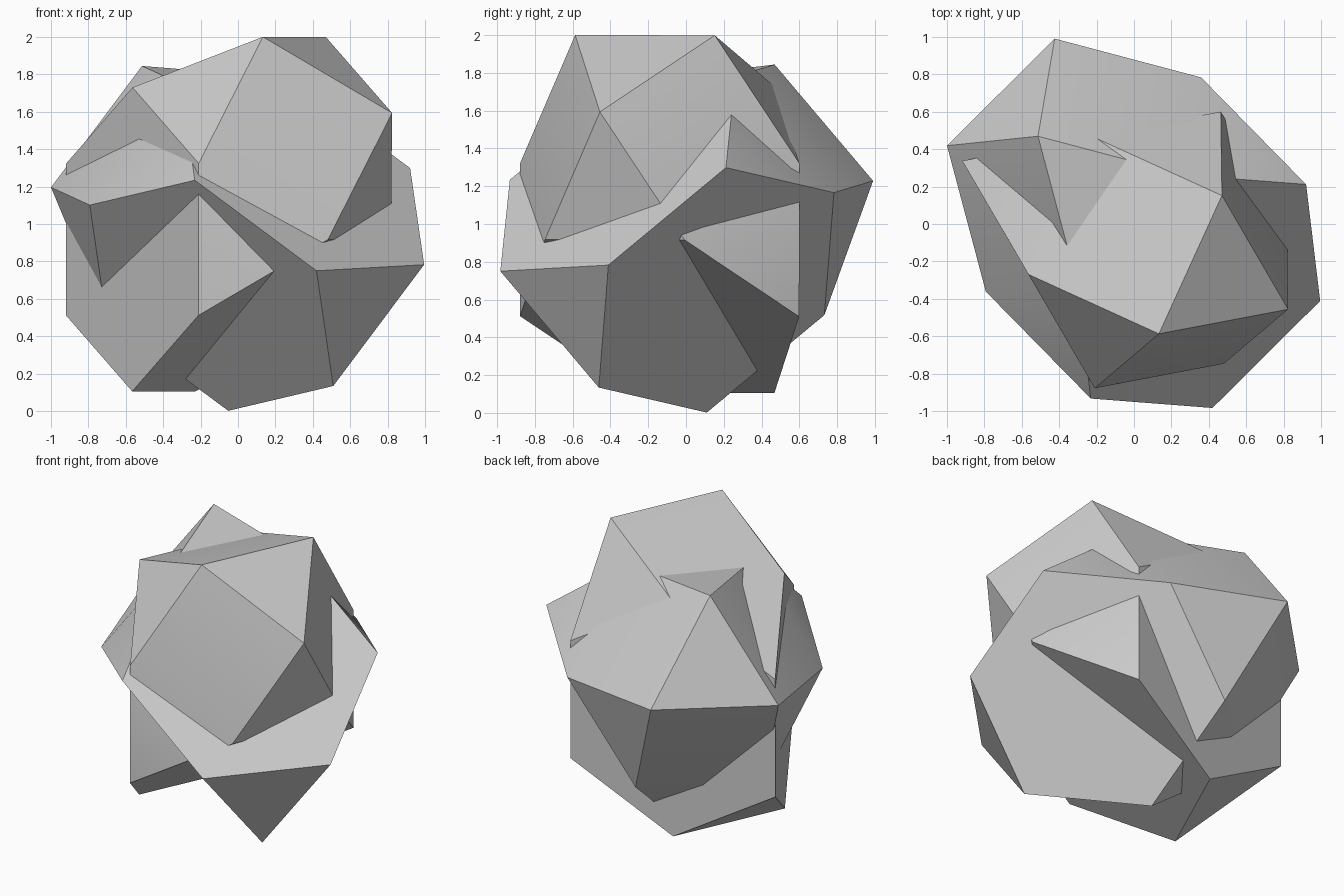
import bpy, bmesh, math
from itertools import permutations
from mathutils import Matrix, Vector

cube = bpy.data.objects.get("Cube")
if cube:
    bpy.data.objects.remove(cube, do_unlink=True)

# Single plain material
stone = bpy.data.materials.new("light_grey")
stone.use_nodes = True
stone.diffuse_color = (0.6, 0.6, 0.6, 1)
stone.node_tree.nodes["Principled BSDF"].inputs["Base Color"].default_value = (0.6, 0.6, 0.6, 1)


def solid_points():
    """Truncated tetrahedron with a triangular cupola on one hexagon."""
    pts = set()
    for signs in ((1, 1, 1), (1, -1, -1), (-1, 1, -1), (-1, -1, 1)):
        for p in permutations((3, 1, 1)):
            pts.add(tuple(a * b for a, b in zip(p, signs)))
    pts.update(permutations((-5 / 3, -5 / 3, -11 / 3)))
    return sorted(pts)


def add_solid(name, centre, x_axis, y_axis, edge=0.812):
    # Orthonormal frame from two approximate axes
    ex = Vector(x_axis).normalized()
    ey = Vector(y_axis)
    ey = (ey - ex * ey.dot(ex)).normalized()
    frame = Matrix((ex, ey, ex.cross(ey))).transposed()
    scale = edge / math.sqrt(8)

    bm = bmesh.new()
    for p in solid_points():
        bm.verts.new(Vector(centre) + frame @ Vector(p) * scale)
    bmesh.ops.convex_hull(bm, input=bm.verts[:])
    # Merge coplanar triangles into squares and hexagons
    bmesh.ops.dissolve_limit(bm, angle_limit=math.radians(2),
                             verts=bm.verts[:], edges=bm.edges[:])
    bmesh.ops.recalc_face_normals(bm, faces=bm.faces[:])
    mesh = bpy.data.meshes.new(name)
    bm.to_mesh(mesh)
    bm.free()
    mesh.materials.append(stone)
    obj = bpy.data.objects.new(name, mesh)
    bpy.context.collection.objects.link(obj)

    # Soften only the shallow edges
    bpy.ops.object.select_all(action='DESELECT')
    obj.select_set(True)
    bpy.context.view_layer.objects.active = obj
    bpy.ops.object.shade_smooth_by_angle(angle=math.radians(30))


# Two interpenetrating copies of the same solid
add_solid("upright_solid", (-0.135, -0.02, 0.917),
          (-0.294, -0.644, -0.706), (-0.909, 0.417, 0.003))
add_solid("tilted_solid", (0.105, -0.1, 0.917),
          (0.143, -0.088, -0.986), (0.99, 0.0, 0.141))
